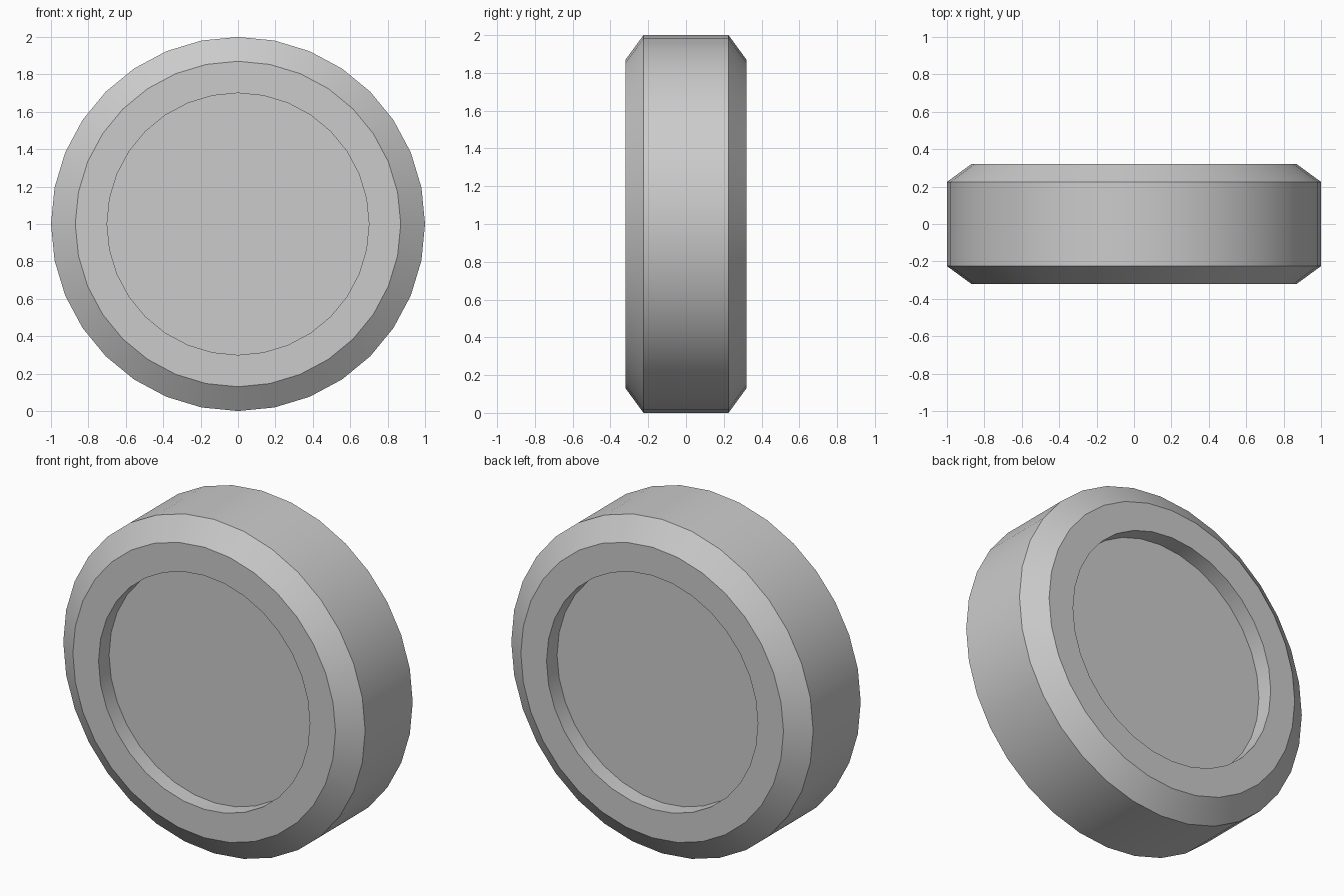
import bpy, bmesh
from math import sin, cos, pi, radians

if "Cube" in bpy.data.objects:
    bpy.data.objects.remove(bpy.data.objects["Cube"])

SIDES = 32
# Lathe profile of the front half: (radius, y), recess floor out to tread edge
half = [(0.70, -0.22), (0.70, -0.32), (0.87, -0.32), (1.0, -0.225)]
profile = half + [(r, -y) for r, y in reversed(half)]

bm = bmesh.new()
rings = []
for r, y in profile:
    rings.append([bm.verts.new((r * sin(2 * pi * i / SIDES), y,
                                1 + r * cos(2 * pi * i / SIDES)))
                  for i in range(SIDES)])

# Walls, chamfers and tread
for a, b in zip(rings, rings[1:]):
    for i in range(SIDES):
        j = (i + 1) % SIDES
        bm.faces.new((a[i], a[j], b[j], b[i]))

# Recessed hub discs on both sides
bm.faces.new(rings[0])
bm.faces.new(rings[-1])
bmesh.ops.recalc_face_normals(bm, faces=bm.faces)

mesh = bpy.data.meshes.new("wheel")
bm.to_mesh(mesh)
bm.free()
wheel = bpy.data.objects.new("wheel", mesh)
bpy.context.collection.objects.link(wheel)

# Smooth round surfaces, sharp chamfer edges
bpy.context.view_layer.objects.active = wheel
wheel.select_set(True)
bpy.ops.object.shade_smooth_by_angle(angle=radians(30))
